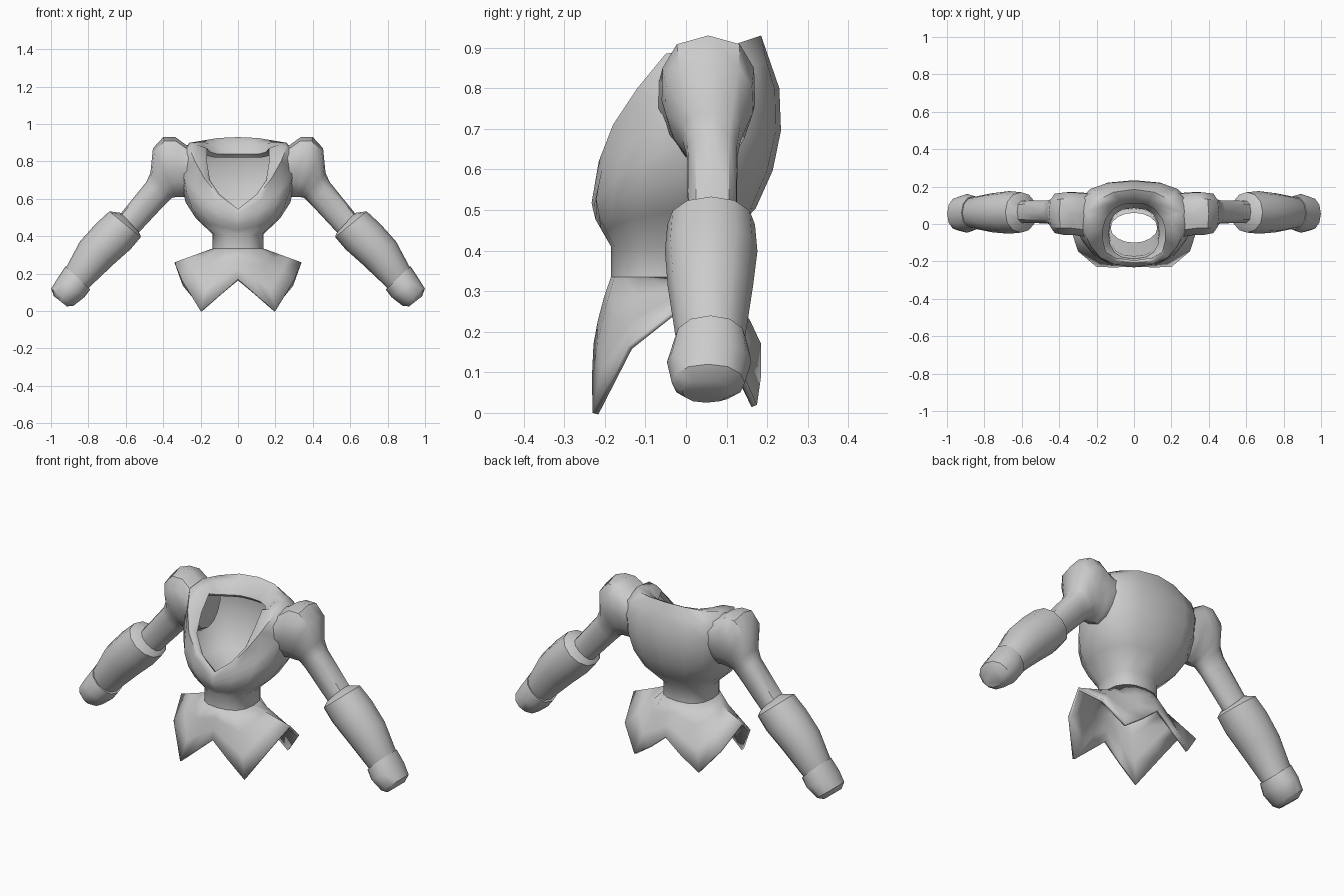
import bpy
from math import sin, cos, pi, radians
from mathutils import Vector

if "Cube" in bpy.data.objects:
    bpy.data.objects.remove(bpy.data.objects["Cube"])


def finish(name, verts, faces, angle=40, solid=0):
    """Make a right-half mesh object and mirror it across x."""
    mesh = bpy.data.meshes.new(name)
    mesh.from_pydata(verts, [], faces)
    obj = bpy.data.objects.new(name, mesh)
    bpy.context.collection.objects.link(obj)
    bpy.ops.object.select_all(action='DESELECT')
    obj.select_set(True)
    bpy.context.view_layer.objects.active = obj
    bpy.ops.object.shade_smooth_by_angle(angle=radians(angle))
    mir = obj.modifiers.new("mirror", 'MIRROR')
    mir.merge_threshold = 0.001
    if solid:
        sol = obj.modifiers.new("thickness", 'SOLIDIFY')
        sol.thickness = solid
        sol.offset = -1
    return obj


def loft(name, rows, wrap_cols=False, caps=False, **kw):
    """Skin a list of equal rows with quads."""
    n, m = len(rows[0]), len(rows)
    verts = [v for row in rows for v in row]
    faces = []
    for i in range(m - 1):
        for j in range(n if wrap_cols else n - 1):
            a, b, k = i * n, (i + 1) * n, (j + 1) % n
            faces.append((a + j, a + k, b + k, b + j))
    if caps:
        faces += [tuple(range(n))[::-1], tuple(range((m - 1) * n, m * n))]
    return finish(name, verts, faces, **kw)


def table(pairs, z):
    """Piecewise linear lookup of (z, value) pairs."""
    if z <= pairs[0][0]:
        return pairs[0][1]
    for (z0, v0), (z1, v1) in zip(pairs, pairs[1:]):
        if z <= z1:
            return v0 + (v1 - v0) * (z - z0) / (z1 - z0)
    return pairs[-1][1]


# Torso outline by height: half width, front and back
WIDTH = [(.41, .135), (.48, .215), (.58, .28), (.7, .305), (.8, .31), (.93, .27)]
FRONT = [(.41, -.185), (.48, -.225), (.53, -.235), (.63, -.215), (.71, -.18), (.8, -.12), (.9, -.05)]
BACK = [(.41, .085), (.5, .17), (.6, .215), (.67, .235), (.8, .23), (.93, .185)]
COLS = 8


def body(j, z, power=2.5):
    """Point on the torso at column j (0 front, 8 back)."""
    a = pi * j / COLS
    f, b = table(FRONT, z), table(BACK, z)
    s, c = max(sin(a), 0), cos(a)
    x = table(WIDTH, z) * s ** (2 / power) if 0 < j < COLS else 0
    y = (f + b) / 2 + (f - b) / 2 * abs(c) ** (2 / power) * (1 if c > 0 else -1)
    return Vector((x, y, z))


# Torso: hollow shell with a broad rolled neckline, small floor ring at the waist
crest = [(0, -.215, .53), (.11, -.215, .62), (.18, -.18, .71), (.23, -.12, .80), (.265, -.05, .885),
         (.26, .06, .9), (.2, .125, .91), (.11, .17, .925), (0, .185, .93)]
hole = [(0, -.2, .54), (.09, -.185, .61), (.15, -.15, .70), (.165, -.09, .79), (.165, -.02, .87),
        (.15, .03, .85), (.11, .08, .84), (.06, .105, .84), (0, .11, .84)]
crest, hole = [Vector(p) for p in crest], [Vector(p) for p in hole]
rows = [[Vector((.125 * sin(pi * j / COLS) if j < COLS else 0,
                 -.02 - .08 * cos(pi * j / COLS), .34)) for j in range(COLS + 1)],
        [body(j, .33) for j in range(COLS + 1)]]
for t in (0, .18, .36, .55, .75, .9):
    rows.append([body(j, .41 + (crest[j].z - .41) * t) for j in range(COLS + 1)])
roll = [c.lerp(h, .55) + Vector((0, 0, .028 if j > 4 else .01))
        for j, (c, h) in enumerate(zip(crest, hole))]
lip = [h + Vector((h.x * .1, .02 if j > 4 else .005, -.02 if j > 2 else 0))
       for j, h in enumerate(hole)]
rows += [crest, roll, hole, lip]
loft("torso", rows, angle=62)

# Skirt: four pointed tails flaring from the waist
hem = [Vector(p) for p in [(0, -.228, .17), (.1, -.232, .085), (.2, -.23, 0), (.3, -.145, .165),
       (.34, -.02, .26), (.298, .12, .145), (.2, .175, .02), (.1, .185, .09), (0, .185, .17)]]
BULGE = [.45, .4, .3, 0, 0, 0, .2, .3, .35]
waist = [body(j, .335) for j in range(COLS + 1)]
skirt = []
for t in (0, .3, .65, 1):
    row = []
    for w, h, k in zip(waist, hem, BULGE):
        flare = t + k * t * (1 - t)
        row.append((w.x + (h.x - w.x) * flare, w.y + (h.y - w.y) * flare, w.z + (h.z - w.z) * t))
    skirt.append(row)
loft("skirt", skirt, solid=.015, angle=50)


def limb(name, rings, sides=12, power=1.0, lean=0.0):
    """Rings: upper x, z; lower x, z; centre y; half depth."""
    rows = []
    for x1, z1, x2, z2, cy, ry in rings:
        mx, mz, ax, az = (x1 + x2) / 2, (z1 + z2) / 2, (x1 - x2) / 2, (z1 - z2) / 2
        row = []
        for k in range(sides):
            c, s = cos(2 * pi * k / sides), sin(2 * pi * k / sides)
            y = abs(s) ** power * (1 if s > 0 else -1) * (1 + lean * c)
            row.append((mx + ax * c, cy + ry * y, mz + az * c))
        rows.append(row)
    loft(name, rows, wrap_cols=True, caps=True)


# Shoulder and upper sleeve
limb("upper_arm", [(.22, .875, .22, .64, .045, .115), (.28, .89, .265, .61, .05, .118),
                   (.335, .93, .29, .61, .055, .115), (.40, .93, .31, .61, .055, .115),
                   (.455, .87, .33, .61, .057, .108), (.468, .74, .355, .605, .063, .072),
                   (.49, .69, .39, .57, .065, .062), (.62, .53, .53, .42, .065, .06),
                   (.66, .485, .57, .375, .065, .058)], power=.8, lean=.2)

# Forearm cuff
limb("forearm", [(.625, .525, .525, .415, .063, .068), (.688, .533, .52, .395, .062, .108),
                 (.76, .467, .575, .33, .062, .114), (.845, .372, .665, .25, .06, .105),
                 (.917, .237, .795, .127, .06, .085), (.93, .21, .81, .1, .06, .075)], power=.9)

# Closed fist
limb("hand", [(.922, .24, .79, .115, .06, .09), (.965, .175, .82, .075, .057, .104),
              (.999, .12, .88, .028, .055, .09), (.985, .08, .915, .025, .05, .06)], power=.9)

# Point all surfaces outward
import bmesh
for obj in bpy.data.objects:
    bm = bmesh.new()
    bm.from_mesh(obj.data)
    bmesh.ops.recalc_face_normals(bm, faces=bm.faces)
    face = max(bm.faces, key=lambda f: f.calc_center_median().x)
    if face.normal.x < 0:
        bmesh.ops.reverse_faces(bm, faces=bm.faces)
    bm.to_mesh(obj.data)
    bm.free()
